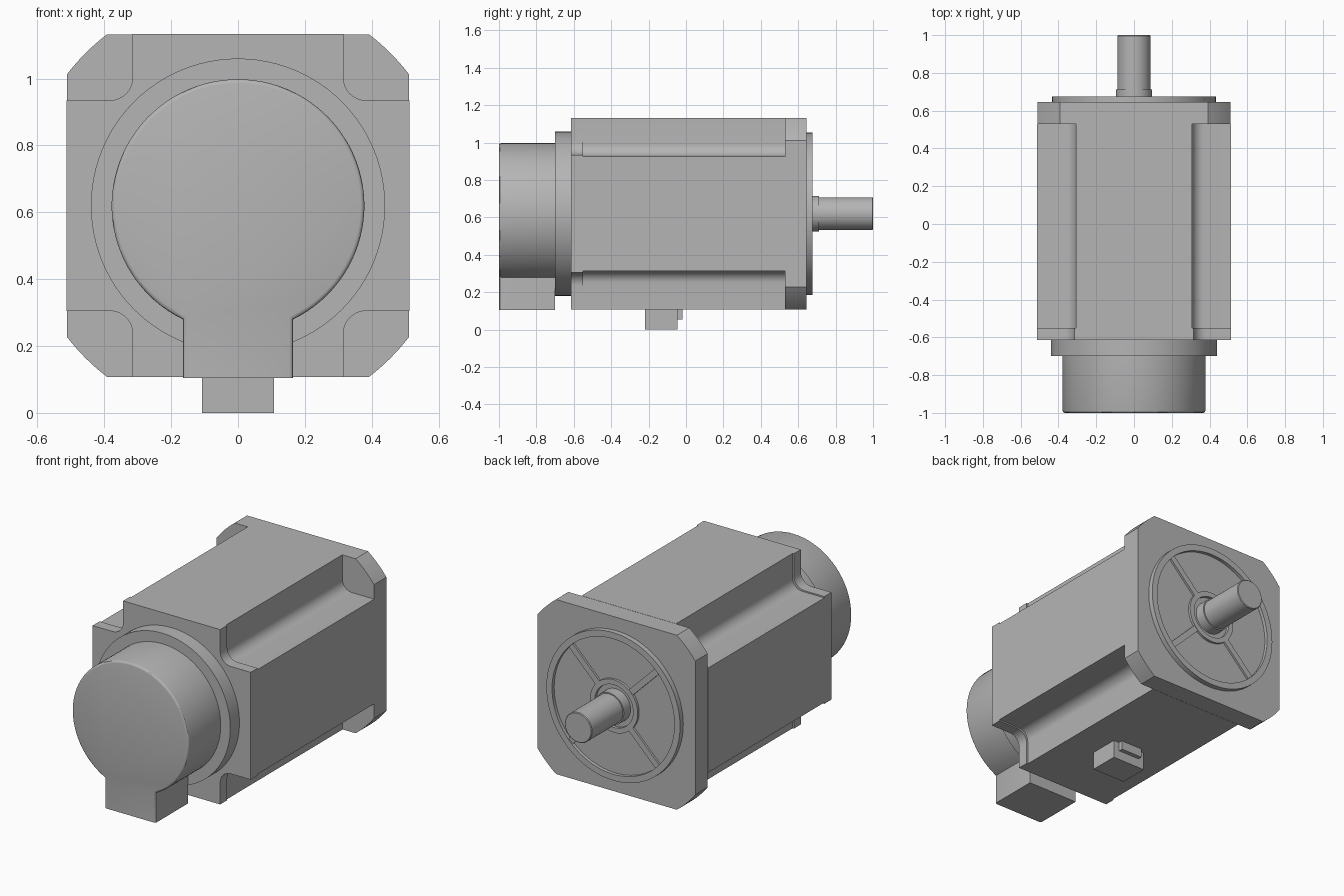
import bpy, bmesh
from math import cos, sin, pi, radians, atan2, asin
from mathutils import Vector, Matrix

old = bpy.data.objects.get("Cube")
if old:
    bpy.data.objects.remove(old, do_unlink=True)

AXIS = 0.62      # height of the shaft axis
HALF = 0.513     # half width of the square housing

grey = bpy.data.materials.new("plain grey")
grey.use_nodes = True
colour = (0.46, 0.46, 0.46, 1)
grey.diffuse_color = colour
grey.node_tree.nodes["Principled BSDF"].inputs["Base Color"].default_value = colour


def finish(name, bm):
    bmesh.ops.recalc_face_normals(bm, faces=bm.faces)
    mesh = bpy.data.meshes.new(name)
    bm.to_mesh(mesh)
    bm.free()
    mesh.materials.append(grey)
    obj = bpy.data.objects.new(name, mesh)
    bpy.context.collection.objects.link(obj)
    bpy.ops.object.select_all(action='DESELECT')
    obj.select_set(True)
    bpy.context.view_layer.objects.active = obj
    bpy.ops.object.shade_smooth_by_angle(angle=radians(30))
    return obj


def prism_mesh(points, y0, y1):
    """Extrude an (x, z) outline, measured from the shaft axis, along y."""
    bm = bmesh.new()
    face = bm.faces.new([bm.verts.new((x, y0, AXIS + z)) for x, z in points])
    new = bmesh.ops.extrude_face_region(bm, geom=[face], use_keep_orig=True)["geom"]
    verts = [v for v in new if isinstance(v, bmesh.types.BMVert)]
    bmesh.ops.translate(bm, verts=verts, vec=(0, y1 - y0, 0))
    return bm


def lathe(name, profile):
    """Spin a (radius, y) profile around the shaft axis."""
    bm = bmesh.new()
    verts = [bm.verts.new((r, y, AXIS)) for r, y in profile]
    edges = [bm.edges.new(pair) for pair in zip(verts, verts[1:])]
    bmesh.ops.spin(bm, geom=verts + edges, cent=(0, 0, AXIS), axis=(0, 1, 0),
                   angle=2 * pi, steps=96, use_duplicate=False)
    bmesh.ops.remove_doubles(bm, verts=bm.verts, dist=0.0001)
    return finish(name, bm)


def box(name, low, high, turn=None):
    low, high = Vector(low), Vector(high)
    bm = bmesh.new()
    bmesh.ops.create_cube(bm, size=1)
    bmesh.ops.scale(bm, verts=bm.verts, vec=high - low)
    bmesh.ops.translate(bm, verts=bm.verts, vec=(low + high) / 2)
    if turn is not None:
        bmesh.ops.rotate(bm, verts=bm.verts, cent=(0, 0, AXIS),
                         matrix=Matrix.Rotation(turn, 3, 'Y'))
    return finish(name, bm)


def four_corners(corner):
    """Repeat a corner outline at every quarter turn."""
    return [(x * cos(a) - z * sin(a), x * sin(a) + z * cos(a))
            for a in (0, pi / 2, pi, 3 * pi / 2) for x, z in corner]


def notched(notch, fillet):
    """Square outline with a filleted notch at each corner."""
    c = notch + fillet
    arc = [(c - fillet * sin(t), c - fillet * cos(t))
           for t in [i * pi / 16 for i in range(9)]]
    return four_corners([(HALF, notch)] + arc + [(notch, HALF)])


# Housing: long notched body and its slightly slimmer end cover
finish("housing_body", prism_mesh(notched(0.307, 0.062), -0.55, 0.53))
finish("housing_end_cover", prism_mesh(notched(0.315, 0.068), -0.615, -0.55))

# Mounting flange with corners turned to a round
R = 0.645
start = atan2(0.393, HALF)
steps = [start + (pi / 2 - 2 * start) * i / 8 for i in range(9)]
corner = [(min(HALF, R * cos(a)), min(HALF, R * sin(a))) for a in steps]
finish("mounting_flange", prism_mesh(four_corners(corner), 0.53, 0.645))

# Front disc between housing and encoder cover
lathe("encoder_base_disc", [(0, -0.7), (0.44, -0.7), (0.44, -0.61), (0, -0.61)])

# Encoder cover: round cap merged with a cable block, front rim rounded
r, w, base = 0.378, 0.165, 0.105 - AXIS
a0 = -pi / 2 + asin(w / r)
sweep = 2 * pi - 2 * asin(w / r)
outline = [(r * cos(a0 + sweep * i / 80), r * sin(a0 + sweep * i / 80))
           for i in range(81)]
bm = prism_mesh(outline + [(-w, base), (w, base)], -1.0, -0.7)
rim = [e for e in bm.edges if all(v.co.y < -0.99 for v in e.verts)
       and max(v.co.z for v in e.verts) > 0.15]
bmesh.ops.bevel(bm, geom=rim, offset=0.012, segments=3, profile=0.5, affect='EDGES')
finish("encoder_cover", bm)

# Pilot ring with a shallow recess, raised hub ring and shaft well
lathe("pilot_ring", [(0, 0.64), (0.434, 0.64), (0.434, 0.675), (0.397, 0.675),
                     (0.397, 0.655), (0.155, 0.655), (0.155, 0.669),
                     (0.125, 0.669), (0.125, 0.65), (0, 0.65)])
for i in range(4):
    box(f"recess_rib_{i + 1}", (0.14, 0.65, AXIS - 0.018), (0.4, 0.667, AXIS + 0.018),
        pi / 4 + i * pi / 2)

# Stepped output shaft
lathe("output_shaft", [(0, 0.645), (0.095, 0.645), (0.095, 0.712), (0.088, 0.712),
                       (0.088, 0.996), (0.084, 1.0), (0, 1.0)])

# Power connector under the housing with a small latch behind it
box("power_connector", (-0.108, -0.22, 0), (0.108, -0.045, 0.11))
box("connector_latch", (-0.07, -0.05, 0.055), (0.07, -0.02, 0.11))
